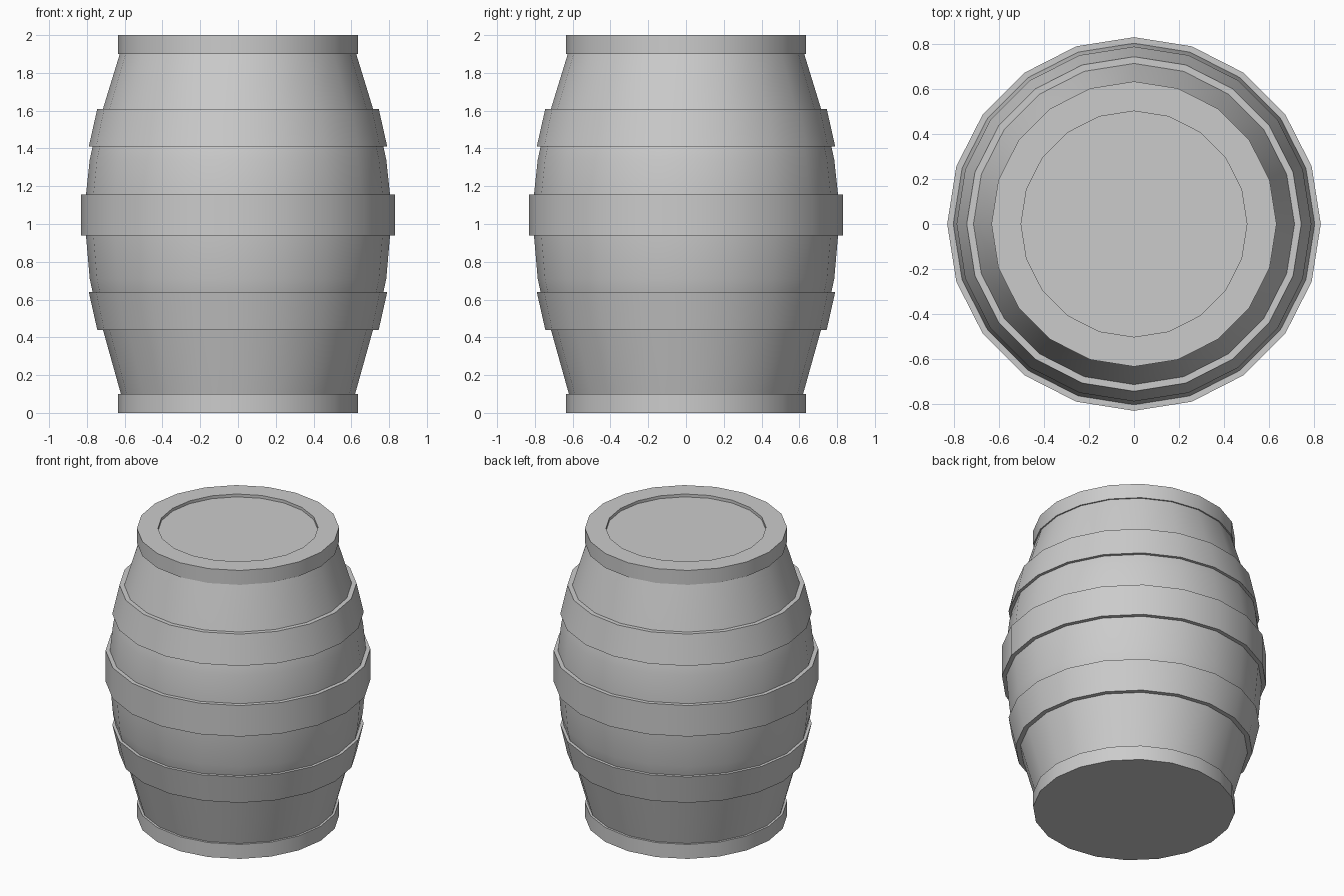
import bpy
import bmesh
from math import cos, sin, pi, radians

if "Cube" in bpy.data.objects:
    bpy.data.objects.remove(bpy.data.objects["Cube"])

SIDES = 20


def lathe(name, profile):
    """Revolve (radius, z) points around z; zero radius becomes a flat cap."""
    bm = bmesh.new()
    rings = []
    for r, z in profile:
        rings.append([bm.verts.new((r * cos(2 * pi * i / SIDES),
                                    r * sin(2 * pi * i / SIDES), z))
                      for i in range(SIDES)] if r else None)
    for a, b in zip(rings, rings[1:]):
        if a is None or b is None:
            bm.faces.new(a or b)
            continue
        for i in range(SIDES):
            j = (i + 1) % SIDES
            bm.faces.new((a[i], a[j], b[j], b[i]))
    bmesh.ops.recalc_face_normals(bm, faces=bm.faces)
    mesh = bpy.data.meshes.new(name)
    bm.to_mesh(mesh)
    bm.free()
    obj = bpy.data.objects.new(name, mesh)
    bpy.context.collection.objects.link(obj)
    bpy.ops.object.select_all(action='DESELECT')
    obj.select_set(True)
    bpy.context.view_layer.objects.active = obj
    bpy.ops.object.shade_smooth_by_angle(angle=radians(30))
    return obj


# Bulging body with end rims and a shallow recessed lid
lathe("barrel_body", [
    (0, 0), (0.635, 0), (0.635, 0.10), (0.62, 0.10),
    (0.715, 0.44), (0.77, 0.64), (0.785, 0.71), (0.805, 0.94),
    (0.805, 1.155), (0.785, 1.34), (0.77, 1.41), (0.715, 1.61),
    (0.626, 1.90), (0.635, 1.90), (0.635, 2.0),
    (0.503, 2.0), (0.503, 1.98), (0, 1.98)])

# Raised hoops: (name, bottom z, bottom radius, top z, top radius, body radii)
for name, z0, r0, z1, r1, b0, b1 in [
        ("lower_hoop", 0.44, 0.745, 0.64, 0.79, 0.714, 0.769),
        ("middle_hoop", 0.94, 0.832, 1.155, 0.832, 0.804, 0.804),
        ("upper_hoop", 1.41, 0.79, 1.61, 0.745, 0.769, 0.714)]:
    lathe(name, [(b0, z0), (r0, z0), (r1, z1), (b1, z1)])
